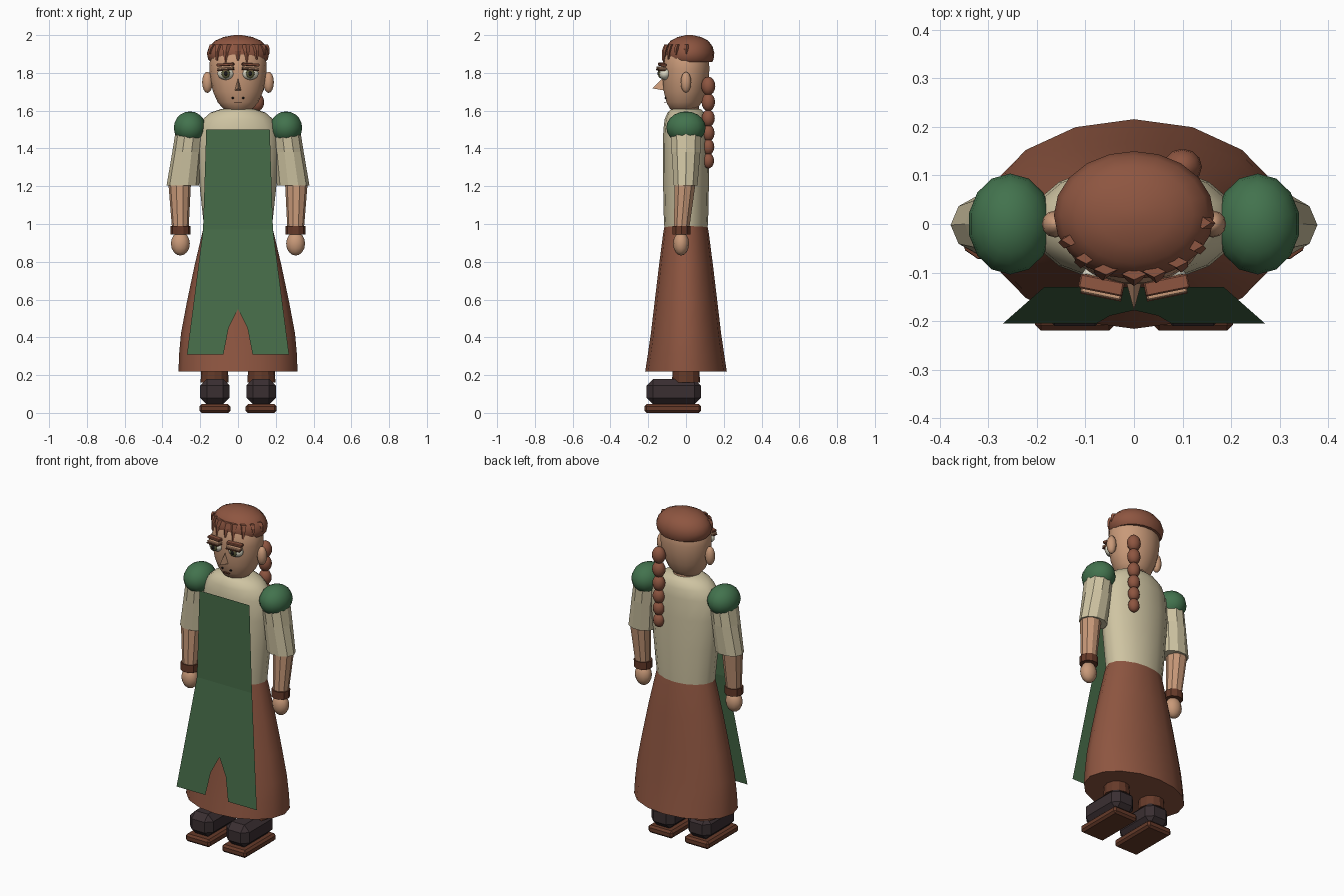
import bpy, bmesh, math
from mathutils import Vector

if "Cube" in bpy.data.objects:
    bpy.data.objects.remove(bpy.data.objects["Cube"])


def colour(name, r, g, b):
    m = bpy.data.materials.new(name)
    m.diffuse_color = (r, g, b, 1)
    m.use_nodes = True
    m.node_tree.nodes["Principled BSDF"].inputs["Base Color"].default_value = m.diffuse_color
    return m


RUST = colour("rust brown", .27, .092, .052)
LINEN = colour("linen", .62, .55, .36)
SKIN = colour("skin", .58, .32, .19)
GREEN = colour("apron green", .062, .15, .066)
PAD = colour("shoulder green", .055, .17, .075)
BOOT = colour("dark boot", .042, .028, .031)
LEATHER = colour("leather brown", .13, .042, .022)
WHITE = colour("eye white", .75, .72, .58)
IRIS = colour("olive iris", .10, .10, .04)
BLACK = colour("black", .01, .008, .008)


def finish(name, bm, mat, smooth=0):
    bmesh.ops.recalc_face_normals(bm, faces=bm.faces)
    me = bpy.data.meshes.new(name)
    bm.to_mesh(me)
    bm.free()
    me.materials.append(mat)
    ob = bpy.data.objects.new(name, me)
    bpy.context.collection.objects.link(ob)
    if smooth:
        bpy.ops.object.select_all(action='DESELECT')
        ob.select_set(True)
        bpy.context.view_layer.objects.active = ob
        bpy.ops.object.shade_smooth_by_angle(angle=math.radians(smooth))
    return ob


def loft(name, mat, rings, n=16, smooth=0):
    """Skin elliptical rings given as (cx, cy, z, rx, ry)."""
    bm = bmesh.new()
    loops = []
    for cx, cy, z, rx, ry in rings:
        loops.append([bm.verts.new((cx + rx * math.cos(a), cy + ry * math.sin(a), z))
                      for a in (2 * math.pi * i / n for i in range(n))])
    for a, b in zip(loops, loops[1:]):
        for i in range(n):
            j = (i + 1) % n
            bm.faces.new((a[i], a[j], b[j], b[i]))
    bm.faces.new(loops[0])
    bm.faces.new(loops[-1])
    return finish(name, bm, mat, smooth)


def ball(name, mat, c, r, u=14, v=10):
    bm = bmesh.new()
    bmesh.ops.create_uvsphere(bm, u_segments=u, v_segments=v, radius=1)
    for p in bm.verts:
        p.co = Vector((c[0] + p.co.x * r[0], c[1] + p.co.y * r[1], c[2] + p.co.z * r[2]))
    return finish(name, bm, mat, 60)


def box(name, mat, c, size, bevel=0, tilt=0, turn=0):
    bm = bmesh.new()
    bmesh.ops.create_cube(bm, size=1)
    bmesh.ops.scale(bm, vec=size, verts=bm.verts)
    if bevel:
        bmesh.ops.bevel(bm, geom=bm.edges[:], offset=bevel, segments=1, affect='EDGES')
    ob = finish(name, bm, mat)
    ob.location = c
    ob.rotation_euler = (0, tilt, turn)
    return ob


# clothes
loft("skirt", RUST, [(0, 0, .22, .315, .216), (0, 0, .31, .312, .202), (0, 0, .42, .302, .186),
                     (0, 0, .58, .272, .167), (0, 0, .78, .23, .143), (0, 0, .95, .19, .121),
                     (0, 0, 1.02, .172, .108)], 16, 50)
loft("blouse", LINEN, [(0, 0, .97, .178, .114), (0, 0, 1.05, .187, .118), (0, 0, 1.2, .203, .121),
                       (0, 0, 1.38, .218, .123), (0, 0, 1.5, .212, .12), (0, 0, 1.555, .185, .113),
                       (0, 0, 1.59, .145, .098), (0, 0, 1.61, .085, .075)], 16, 50)


# apron: one flat sheet, split at the hem
def apron_y(z):
    return -.13 - .075 * max(0, .97 - z) / .66


bm = bmesh.new()
rows = [(1.5, 0, .168), (.97, 0, .185), (.55, 0, .239), (.45, .05, .252), (.31, .077, .27)]
for s in (-1, 1):
    pts = [[bm.verts.new((s * x, apron_y(z), z)) for x in (xi, xo)] for z, xi, xo in rows]
    for a, b in zip(pts, pts[1:]):
        f = (a[0], b[0], b[1], a[1])
        bm.faces.new(f if s > 0 else f[::-1])
bmesh.ops.remove_doubles(bm, verts=bm.verts, dist=.0005)
finish("apron", bm, GREEN)

# head, neck and nose
loft("neck", SKIN, [(0, 0, 1.54, .08, .075), (0, 0, 1.67, .068, .065)], 12, 40)
loft("head", SKIN, [(0, -.015, 1.593, .045, .045), (0, -.013, 1.612, .08, .075),
                    (0, -.01, 1.645, .108, .095), (0, -.006, 1.7, .132, .113),
                    (0, -.002, 1.76, .146, .123), (0, 0, 1.82, .152, .126),
                    (0, 0, 1.88, .148, .122), (0, 0, 1.94, .11, .09)], 18, 50)
bm = bmesh.new()
v = [bm.verts.new(p) for p in ((-.02, -.105, 1.705), (.02, -.105, 1.705),
                               (0, -.11, 1.785), (0, -.178, 1.718))]
for f in ((0, 1, 3), (1, 2, 3), (2, 0, 3), (0, 2, 1)):
    bm.faces.new([v[i] for i in f])
finish("nose", bm, SKIN)
box("mouth", LEATHER, (0, -.111, 1.645), (.04, .012, .004))

# hair cap, fringe and braid
loft("hair_cap", RUST, [(0, .018, 1.858, .146, .122), (0, .018, 1.872, .158, .128),
                        (0, .018, 1.905, .165, .132), (0, .018, 1.94, .152, .123),
                        (0, .018, 1.97, .122, .1), (0, .018, 1.99, .075, .062),
                        (0, .018, 2.0, .02, .016)], 20, 50)
for i, (a, drop, w) in enumerate([(-66, .05, .02), (-44, .085, .022), (-24, .095, .026), (0, .085, .026),
                                  (17, .095, .024), (38, .08, .024), (60, .055, .02), (84, .05, .018)]):
    t = math.radians(a)
    x, y = math.sin(t), -math.cos(t)
    zt = 1.95
    loft("fringe_lock", RUST, [(x * .162, .015 + y * .138, zt - drop, .005, .004),
                               (x * .158, .015 + y * .131, zt - drop * .4, w * .6, .012),
                               (x * .142, .015 + y * .118, zt, w, .012)], 4)
for i, z in enumerate((1.73, 1.645, 1.56, 1.482, 1.408, 1.335)):
    k = 1 - .035 * i
    ball("braid_bead", RUST, (.1, .118, z), (.04 * k, .037 * k, .05 * k), 12, 8)

for s in (-1, 1):
    # face details
    ball("ear", SKIN, (s * .162, 0, 1.75), (.028, .028, .056), 12, 8)
    ball("eyeball", WHITE, (s * .065, -.112, 1.796), (.045, .032, .033))
    ball("iris", IRIS, (s * .065, -.136, 1.797), (.023, .012, .026))
    ball("pupil", BLACK, (s * .065, -.143, 1.797), (.012, .008, .014))
    box("upper_lid", SKIN, (s * .065, -.13, 1.824), (.085, .04, .012), .003, s * .08, s * .2)
    box("lash_line", LEATHER, (s * .065, -.134, 1.815), (.085, .036, .005), 0, s * .08, s * .2)
    box("eyebrow", RUST, (s * .067, -.126, 1.844), (.092, .03, .015), .003, s * .06, s * .2)
    ball("nostril", BLACK, (s * .028, -.108, 1.667), (.008, .007, .005), 8, 6)

    # arms
    ball("shoulder_pad", PAD, (s * .255, 0, 1.51), (.087, .104, .086), 14, 10)
    loft("sleeve", LINEN, [(s * .292, -.002, 1.205, .086, .066), (s * .27, 0, 1.38, .078, .08),
                           (s * .255, 0, 1.5, .074, .086)], 10)
    loft("forearm", SKIN, [(s * .305, -.025, .96, .043, .042), (s * .309, -.004, 1.22, .06, .058)], 10)
    loft("wrist_cuff", LEATHER, [(s * .305, -.025, .945, .053, .05), (s * .305, -.024, .99, .053, .05)], 10)
    ball("hand", SKIN, (s * .305, -.026, .896), (.05, .042, .063), 12, 8)

    # feet
    box("sole", LEATHER, (s * .122, -.07, .025), (.164, .3, .046), .012)
    box("boot", BOOT, (s * .122, -.065, .112), (.156, .29, .136), .036)
    loft("ankle", LEATHER, [(s * .124, 0, .16, .074, .074), (s * .124, 0, .26, .07, .07)], 12)

# stand the figure exactly on the ground
low = .002
for ob in bpy.data.objects:
    if ob.name.startswith("sole"):
        ob.location.z -= low
